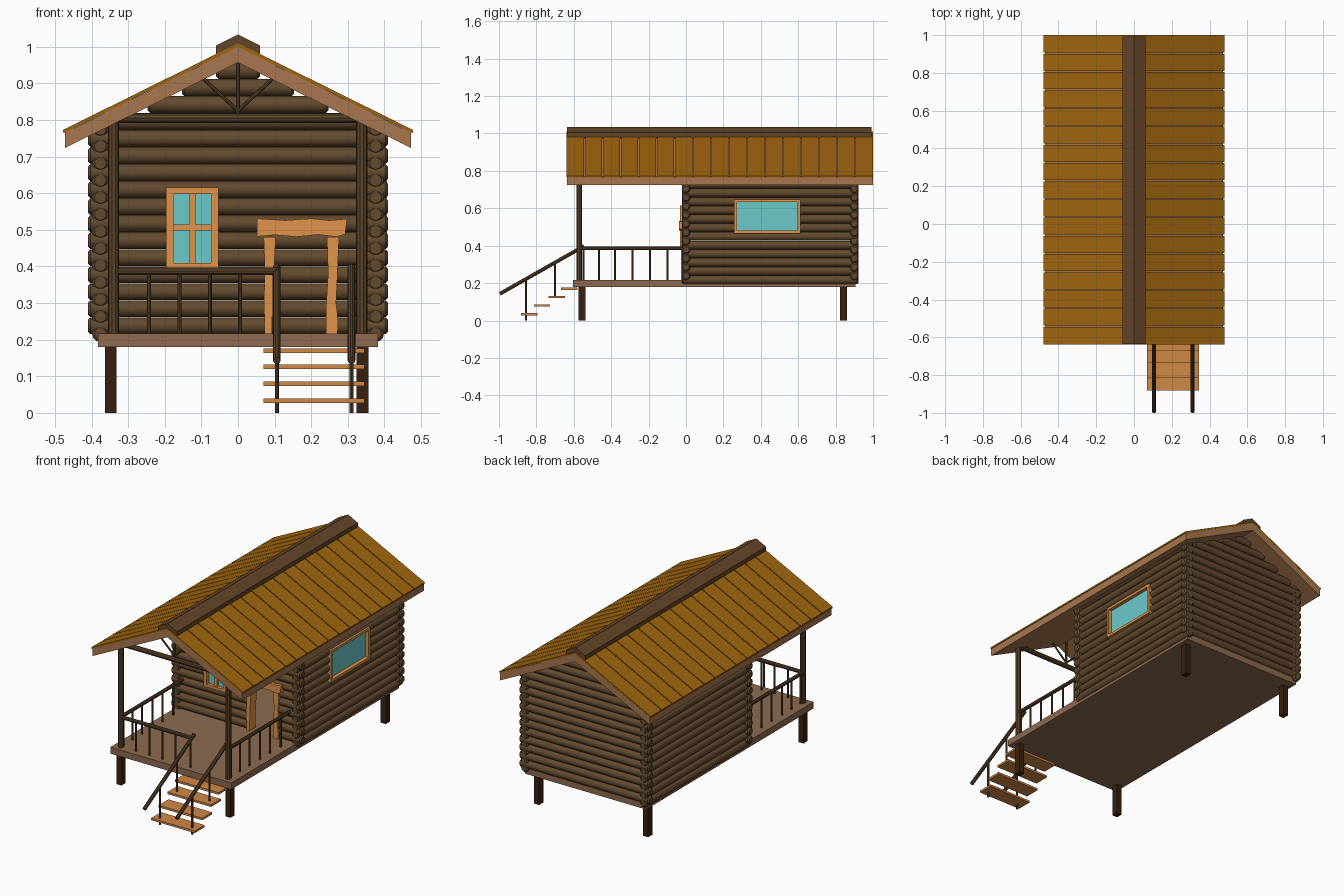
import bpy, bmesh, math
from mathutils import Vector

if "Cube" in bpy.data.objects:
    bpy.data.objects.remove(bpy.data.objects["Cube"])


def material(name, hexa):
    m = bpy.data.materials.new(name)
    rgb = [int(hexa[i:i + 2], 16) / 255 for i in (0, 2, 4)]
    m.diffuse_color = [c / 12.92 if c < 0.04 else ((c + 0.055) / 1.055) ** 2.4 for c in rgb] + [1]
    m.use_nodes = True
    m.node_tree.nodes["Principled BSDF"].inputs["Base Color"].default_value = m.diffuse_color
    return m


LOG = material("log_wood", "634a2e")
RAIL = material("rail_wood", "5a442a")
DARK = material("leg_wood", "38200e")
FLOOR = material("floor_wood", "8e6a50")
FASCIA = material("fascia_wood", "a8774e")
PLANK = material("roof_wood", "a0660e")
RIDGE = material("ridge_wood", "644527")
TRIM = material("trim_wood", "e0934a")
STEP = material("step_wood", "d08846")
GLASS = material("glass", "6ccaca")


def rod(bm, p0, p1, r, sides=8, chamfer=0.0):
    """Round bar between two points, optionally with chamfered ends."""
    p0, p1 = Vector(p0), Vector(p1)
    d = (p1 - p0).normalized()
    u = d.cross(Vector((0, 0, 1)) if abs(d.z) < 0.9 else Vector((0, 1, 0))).normalized()
    v = d.cross(u)
    stations = [(p0, r), (p1, r)]
    if chamfer:
        stations = [(p0, r * .7), (p0 + d * chamfer, r), (p1 - d * chamfer, r), (p1, r * .7)]
    rings = []
    for p, q in stations:
        angles = [2 * math.pi * i / sides for i in range(sides)]
        rings.append([bm.verts.new(p + q * (u * math.cos(a) + v * math.sin(a))) for a in angles])
    for a, b in zip(rings, rings[1:]):
        for i in range(sides):
            j = (i + 1) % sides
            bm.faces.new((a[i], a[j], b[j], b[i]))
    bm.faces.new(rings[0][::-1])
    bm.faces.new(rings[-1])


def prism(bm, profile, y0, y1):
    """Extrude an (x, z) outline along y."""
    a = [bm.verts.new((x, y0, z)) for x, z in profile]
    b = [bm.verts.new((x, y1, z)) for x, z in profile]
    n = len(a)
    for i in range(n):
        j = (i + 1) % n
        bm.faces.new((a[i], a[j], b[j], b[i]))
    bm.faces.new(a[::-1])
    bm.faces.new(b)


def box(bm, x0, x1, y0, y1, z0, z1):
    prism(bm, [(x0, z0), (x1, z0), (x1, z1), (x0, z1)], y0, y1)


def finish(name, bm, mat, smooth=False):
    bmesh.ops.recalc_face_normals(bm, faces=bm.faces)
    me = bpy.data.meshes.new(name)
    bm.to_mesh(me)
    bm.free()
    ob = bpy.data.objects.new(name, me)
    bpy.context.collection.objects.link(ob)
    me.materials.append(mat)
    if smooth:
        bpy.ops.object.select_all(action='DESELECT')
        ob.select_set(True)
        bpy.context.view_layer.objects.active = ob
        bpy.ops.object.shade_smooth_by_angle(angle=math.radians(35))
    return ob


def cut(ob, *bounds):
    """Cut box-shaped openings through a wall."""
    bm = bmesh.new()
    for b in bounds:
        box(bm, *b)
    cutter = finish(ob.name + "_cutter", bm, LOG)
    cutter.hide_render = True
    cutter.hide_set(True)
    mod = ob.modifiers.new("openings", 'BOOLEAN')
    mod.operation, mod.solver, mod.object = 'DIFFERENCE', 'EXACT', cutter


# Floor and legs
bm = bmesh.new()
box(bm, -.382, .382, -.605, .905, .18, .217)
finish("floor", bm, FLOOR)
bm = bmesh.new()
for x in (-.348, .340):
    for y in (-.557, .842):
        box(bm, x - .016, x + .016, y - .019, y + .019, 0, .182)
finish("legs", bm, DARK)

# Log walls: the gable logs shorten to follow the roof
PITCH, R = .0465, .0230
SLOPE = .495
walls = {}
for name, y in (("front_wall", 0), ("back_wall", .90)):
    bm = bmesh.new()
    for k in range(16):
        z = .238 + k * PITCH
        h = min(.41, (.965 - z) / SLOPE)
        rod(bm, (-h, y, z), (h, y, z), R, 12, .007)
    walls[name] = finish(name, bm, LOG, True)
for name, x in (("left_wall", -.376), ("right_wall", .376)):
    bm = bmesh.new()
    for k in range(13):
        z = .217 + k * PITCH
        rod(bm, (x, -.022, z), (x, .922, z), R, 12, .007)
    walls[name] = finish(name, bm, LOG, True)
cut(walls["front_wall"], (.09, .26, -.1, .1, .21, .49), (-.187, -.063, -.1, .1, .405, .605))
cut(walls["right_wall"], (.3, .45, .265, .602, .473, .64))

# Front window
bm = bmesh.new()
x0, x1, z0, z1, w = -.197, -.053, .395, .616, .021
for a, b in ((x0, x0 + w), (x1 - w, x1)):
    box(bm, a, b, -.031, .025, z0, z1)
for a, b in ((z0, z0 + .015), (z1 - .018, z1)):
    box(bm, x0 + w, x1 - w, -.031, .025, a, b)
box(bm, -.133, -.115, -.026, .01, z0 + .015, z1 - .018)
box(bm, x0 + w, x1 - w, -.024, .008, .498, .514)
finish("front_window_frame", bm, TRIM)
bm = bmesh.new()
box(bm, x0 + .01, x1 - .01, -.012, -.004, z0 + .01, z1 - .01)
finish("front_window_pane", bm, GLASS)

# Side window
bm = bmesh.new()
y0, y1, z0, z1, w = .257, .611, .465, .648, .015
for a, b in ((y0, y0 + w), (y1 - w, y1)):
    box(bm, .35, .407, a, b, z0, z1)
for a, b in ((z0, z0 + w), (z1 - w, z1)):
    box(bm, .35, .407, y0 + w, y1 - w, a, b)
finish("side_window_frame", bm, TRIM)
bm = bmesh.new()
box(bm, .378, .386, y0 + .01, y1 - .01, z0 + .01, z1 - .01)
finish("side_window_pane", bm, GLASS)

# Rough-hewn door frame
bm = bmesh.new()
prism(bm, [(.073, .217), (.085, .217), (.093, .217), (.094, .3), (.099, .4), (.103, .48),
           (.070, .48), (.073, .4), (.071, .3)], -.028, .025)
prism(bm, [(.241, .217), (.272, .217), (.274, .25), (.268, .3), (.271, .36), (.276, .48),
           (.243, .48), (.246, .38), (.240, .28)], -.028, .025)
prism(bm, [(.052, .482), (.1, .486), (.16, .481), (.22, .487), (.27, .481), (.293, .488),
           (.298, .53), (.25, .526), (.2, .531), (.13, .526), (.052, .531)], -.038, .025)
finish("door_frame", bm, TRIM)

# Roof slab, planks and ridge cap
bm = bmesh.new()
prism(bm, [(0, 1.0), (.472, .766), (.472, .724), (0, .957), (-.472, .724), (-.472, .766)], -.637, 1.0)
finish("roof_slab", bm, FASCIA)
bm = bmesh.new()
n, y0, y1 = 17, -.638, 1.0
step = (y1 - y0) / n
for i in range(n):
    a, b = y0 + i * step, y0 + (i + 1) * step
    for s in (-1, 1):
        prism(bm, [(0, 1.0), (s * .477, .764), (s * .478, .773), (0, 1.01)],
              a + (.003 if i else 0), b - (.003 if i < n - 1 else 0))
finish("roof_planks", bm, PLANK)
bm = bmesh.new()
prism(bm, [(0, 1.034), (.06, 1.004), (.06, .975), (0, 1.004), (-.06, .975), (-.06, 1.004)], -.635, .993)
finish("ridge_cap", bm, RIDGE)

# Porch posts, tie beam and gable truss
PY = -.57
bm = bmesh.new()
for x in (-.340, .338):
    rod(bm, (x, PY, .215), (x, PY, .80), .0155, 10)
rod(bm, (-.34, PY, .805), (.34, PY, .805), .014, 10)
rod(bm, (0, PY, .81), (0, PY, .965), .006)
for s in (-1, 1):
    rod(bm, (0, PY, .825), (s * .1, PY, .918), .005)
finish("porch_frame", bm, RAIL, True)

# Porch railing
bm = bmesh.new()
rod(bm, (-.34, PY, .387), (.11, PY, .387), .0105, 10)
for x in (-.243, -.16, -.077, .006, .1):
    rod(bm, (x, PY, .215), (x, PY, .387), .0055)
for x in (-.34, .338):
    rod(bm, (x, PY, .387), (x, 0, .387), .0105, 10)
    for y in (-.547, -.465, -.38, -.285, -.193, -.098):
        rod(bm, (x, y, .215), (x, y, .387), .0055)
finish("porch_railing", bm, RAIL, True)

# Stair treads and handrails
bm = bmesh.new()
for y, z in ((-.838, .033), (-.770, .080), (-.692, .126), (-.625, .170)):
    box(bm, .07, .345, y - .044, y + .044, z - .006, z + .006)
finish("stair_treads", bm, STEP)
bm = bmesh.new()
for x in (.106, .31):
    rod(bm, (x, -.995, .143), (x, -.545, .398), .0105, 10)
    rod(bm, (x, -.855, 0), (x, -.855, .222), .0055)
    rod(bm, (x, -.70, .126), (x, -.70, .31), .0055)
finish("stair_handrails", bm, RAIL, True)
